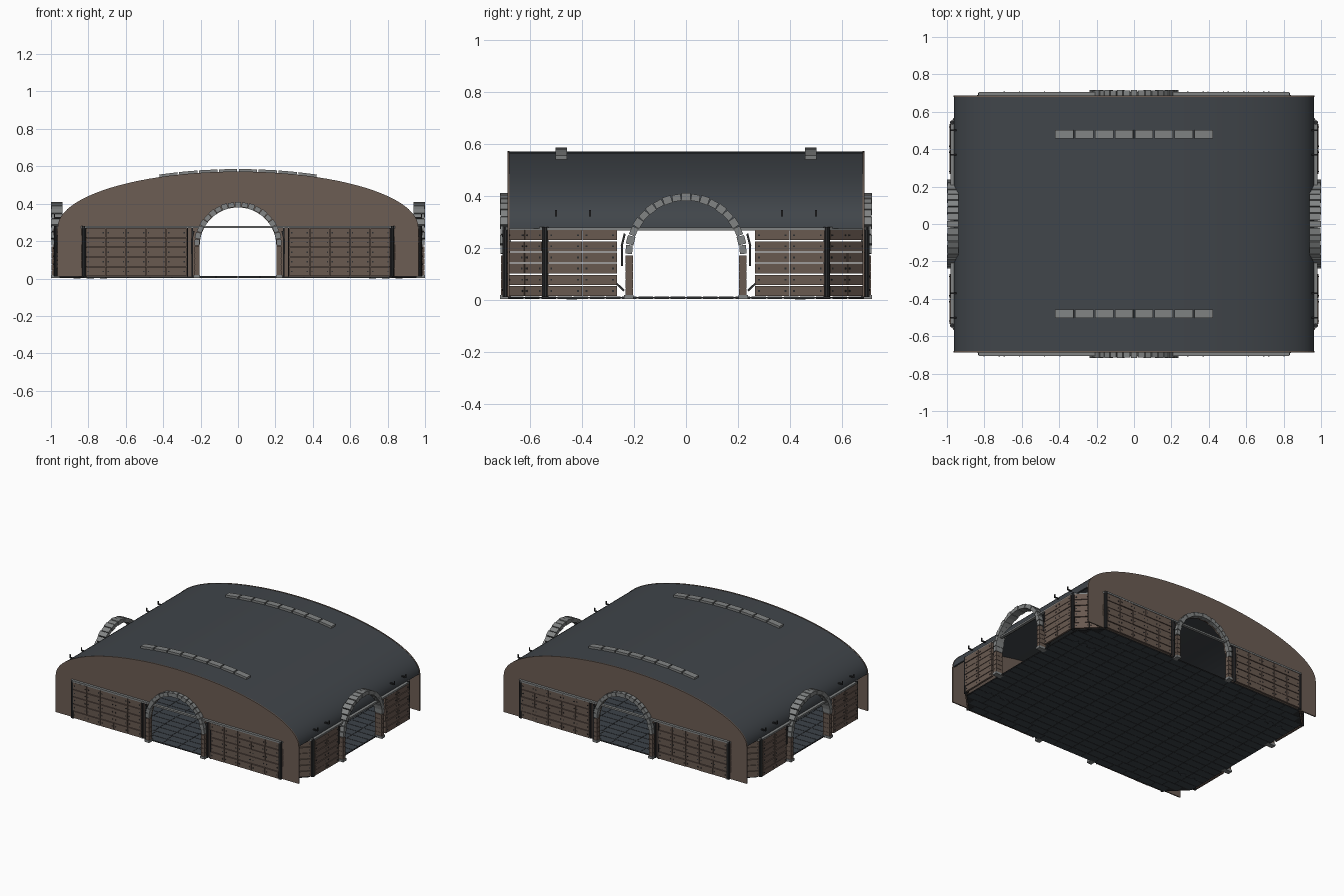
import bpy, bmesh, math, random
from mathutils import Matrix, Vector

random.seed(4)
cube = bpy.data.objects.get("Cube")
if cube:
    bpy.data.objects.remove(cube, do_unlink=True)


def material(name, rgb):
    m = bpy.data.materials.new(name)
    m.use_nodes = True
    m.diffuse_color = (*rgb, 1)
    m.node_tree.nodes["Principled BSDF"].inputs["Base Color"].default_value = (*rgb, 1)
    return m


GABLE = material("gable_brown", (0.15, 0.11, 0.088))
PLANK = material("plank_brown", (0.14, 0.10, 0.08))
STONE = material("grey_stone", (0.22, 0.23, 0.23))
ROOF = material("roof_slate", (0.052, 0.06, 0.069))
FLOOR = material("floor_slate", (0.045, 0.055, 0.066))
IRON = material("dark_iron", (0.025, 0.026, 0.028))


def finish(bm, name, mat, smooth=False):
    bmesh.ops.recalc_face_normals(bm, faces=bm.faces[:])
    me = bpy.data.meshes.new(name)
    bm.to_mesh(me)
    bm.free()
    me.materials.append(mat)
    ob = bpy.data.objects.new(name, me)
    bpy.context.collection.objects.link(ob)
    if smooth:
        bpy.context.view_layer.objects.active = ob
        ob.select_set(True)
        bpy.ops.object.shade_smooth_by_angle(angle=math.radians(30))
        ob.select_set(False)
    return ob


def box(bm, center, size, rot=None):
    m = Matrix.Translation(center)
    if rot:
        m = m @ rot
    bmesh.ops.create_cube(bm, size=1, matrix=m @ Matrix.Diagonal((*size, 1)))


def cylinder(bm, center, r, h, sides=10):
    bmesh.ops.create_cone(bm, cap_ends=True, segments=sides, radius1=r, radius2=r,
                          depth=h, matrix=Matrix.Translation(center))


def prism(name, outline, start, vec, mat, smooth=False):
    """Extrude a closed outline of 3D points."""
    bm = bmesh.new()
    face = bm.faces.new([bm.verts.new(Vector(p) + Vector(start)) for p in outline])
    new = bmesh.ops.extrude_face_region(bm, geom=[face])["geom"]
    bmesh.ops.translate(bm, vec=vec, verts=[v for v in new if isinstance(v, bmesh.types.BMVert)])
    return finish(bm, name, mat, smooth)


def arc(rx, rz, cz, n):
    return [(rx * math.cos(math.pi * i / n), 0, cz + rz * math.sin(math.pi * i / n))
            for i in range(n + 1)]


# Vaulted roof shell
shell = arc(0.962, 0.295, 0.275, 48) + arc(0.95, 0.283, 0.275, 48)[::-1]
prism("roof", shell, (0, -0.683, 0), (0, 1.366, 0), ROOF, True)

# Gable walls with arched doorways
SPRING = 0.175
door = [(0.205, 0, 0.01)] + arc(0.205, 0.205, SPRING, 24) + [(-0.205, 0, 0.01)]
gable = [(0.964, 0, 0.01)] + arc(0.964, 0.297, 0.275, 48) + [(-0.964, 0, 0.01)] + door[::-1]
for label, y in (("front", -0.688), ("back", 0.680)):
    prism(label + "_gable", gable, (0, y, 0), (0, 0.008, 0), GABLE)

# Curved rows of stone blocks on the roof
for label, y in (("front", -0.48), ("back", 0.48)):
    bm = bmesh.new()
    for i in range(8):
        x = -0.371 + 0.106 * i
        z = 0.275 + 0.295 * math.sqrt(1 - (x / 0.962) ** 2)
        slope = math.atan2(0.295 ** 2 * x, 0.962 ** 2 * (z - 0.275))
        box(bm, (x, y, z + 0.002), (0.098, 0.044, 0.026), Matrix.Rotation(slope, 4, "Y"))
    finish(bm, label + "_roof_blocks", STONE)

# Floor: cut-corner slab with tiles
HX, HY, CUT = 0.955, 0.685, 0.13
corners = [(HX, -HY + CUT), (HX, HY - CUT), (HX - CUT, HY), (CUT - HX, HY),
           (-HX, HY - CUT), (-HX, CUT - HY), (CUT - HX, -HY), (HX - CUT, -HY)]
prism("floor_slab", [(x, y, 0) for x, y in corners], (0, 0, 0.005), (0, 0, 0.006), IRON)
bm = bmesh.new()
rows = 22
for r in range(rows):
    step = 2 * HY / rows
    y = -HY + step * (r + 0.5)
    half = HX - max(0, abs(y) + step / 2 - (HY - CUT))
    count = 14
    for c in range(count):
        w = 2 * half / count
        box(bm, (-half + w * (c + 0.5), y, 0.008), (w - 0.006, step - 0.006, 0.009))
finish(bm, "floor_tiles", FLOOR)

# Small pads under the floor
bm = bmesh.new()
for sx in (-1, 1):
    for sy in (-1, 1):
        for k in range(3):
            cylinder(bm, (sx * (0.72 + 0.07 * k), sy * 0.44, 0.003), 0.02, 0.006)
finish(bm, "floor_pads", FLOOR)


# Plank walls: front, corner and side stretches, mirrored to all four quarters
def wall(planks, studs, p0, p1, z_rows, cols, outward):
    a, b = Vector((*p0, 0)), Vector((*p1, 0))
    d = b - a
    rot = Matrix.Rotation(math.atan2(d.y, d.x), 4, "Z")
    out = Vector((*outward, 0)).normalized()
    height = 0.258 / z_rows
    for c in range(cols):
        w = d.length / cols
        for r in range(z_rows):
            z = 0.012 + height * (r + 0.5)
            mid = a + d * ((c + 0.5) / cols) + Vector((0, 0, z))
            push = out * random.uniform(-0.002, 0.002)
            box(planks, mid + push, (w - 0.003, 0.014, height - 0.004), rot)
            for s in (-0.38, 0.38):
                box(studs, mid + push + d * (s / cols) + out * 0.0075, (0.007, 0.003, 0.007), rot)


def rail(bm, p0, p1, z, width, height):
    d = Vector(p1) - Vector(p0)
    mid = (Vector(p0) + Vector(p1)) / 2
    box(bm, (mid.x, mid.y, z), (d.length, width, height),
        Matrix.Rotation(math.atan2(d.y, d.x), 4, "Z"))


planks, studs, posts, rails, braces = (bmesh.new() for _ in range(5))
for sx in (-1, 1):
    for sy in (-1, 1):
        P = lambda x, y: (sx * x, sy * y)
        wall(planks, studs, P(0.275, 0.697), P(0.815, 0.697), 5, 5, P(0, 1))
        wall(planks, studs, P(0.83, 0.685), P(0.965, 0.55), 6, 2, P(1, 1))
        wall(planks, studs, P(0.978, 0.535), P(0.978, 0.265), 6, 2, P(1, 0))
        for x, y in ((0.822, 0.695), (0.972, 0.542)):
            cylinder(posts, (*P(x, y), 0.145), 0.012, 0.27)
        for x in (0.27, 0.245):
            box(posts, (*P(x, 0.695), 0.14), (0.008, 0.014, 0.26))
        rail(rails, P(0.825, 0.69), P(0.972, 0.542), 0.274, 0.016, 0.012)
        # Small hooks at the eaves and low braces beside the side arches
        for y in (0.37, 0.5):
            box(braces, (*P(0.966, y), 0.325), (0.035, 0.008, 0.008))
            box(braces, (*P(0.982, y), 0.335), (0.006, 0.008, 0.022))
        box(braces, (*P(0.93, 0.255), 0.05), (0.008, 0.045, 0.008),
            Matrix.Rotation(sy * 0.75, 4, "X"))
for s in (-1, 1):
    rail(rails, (-0.83, s * 0.696), (0.83, s * 0.696), 0.275, 0.02, 0.012)
    rail(rails, (s * 0.972, -0.545), (s * 0.972, 0.545), 0.272, 0.02, 0.012)
finish(planks, "wall_planks", PLANK)
finish(studs, "wall_studs", IRON)
finish(posts, "wall_posts", IRON, True)
finish(rails, "wall_rails", STONE)
finish(braces, "hooks_and_braces", IRON)


# Stone arches on brown pillars
def arch(name, turn, near, far):
    """Built facing -y between distances near and far, then turned about z."""
    stones, legs, pipes = bmesh.new(), bmesh.new(), bmesh.new()
    n, mid, depth = 19, -(near + far) / 2, far - near
    for i in range(n):
        a = math.pi * (i + 0.5) / n
        pos = (0.22 * math.cos(a), mid, SPRING + 0.22 * math.sin(a))
        tall = 0.030 if i % 2 else 0.026
        deep = depth if i % 2 else depth - 0.005
        box(stones, pos, (tall, deep, 0.0335), Matrix.Rotation(-a, 4, "Y"))
    for s in (-1, 1):
        for k in range(5):
            box(legs, (s * 0.219, mid, 0.028 + 0.032 * k),
                (0.028, depth - 0.008, 0.03))
        box(legs, (s * 0.219, mid, 0.09), (0.024, depth - 0.014, 0.16))
        box(stones, (s * 0.22, mid, 0.01), (0.036, depth, 0.016))
        # Bent pipe beside each pillar
        for x, z, h, tilt in ((0.247, 0.17, 0.08, 0), (0.242, 0.23, 0.05, -0.25)):
            box(pipes, (s * x, mid, z), (0.008, 0.012, h), Matrix.Rotation(s * tilt, 4, "Y"))
    spin = Matrix.Rotation(turn, 4, "Z")
    for bm, part, mat in ((stones, "_stones", STONE), (legs, "_pillars", PLANK),
                          (pipes, "_pipes", IRON)):
        bm.transform(spin)
        finish(bm, name + part, mat)


arch("front_arch", 0, 0.675, 0.717)
arch("back_arch", math.pi, 0.675, 0.717)
arch("left_arch", math.pi / 2, 0.937, 1.0)
arch("right_arch", -math.pi / 2, 0.937, 1.0)
